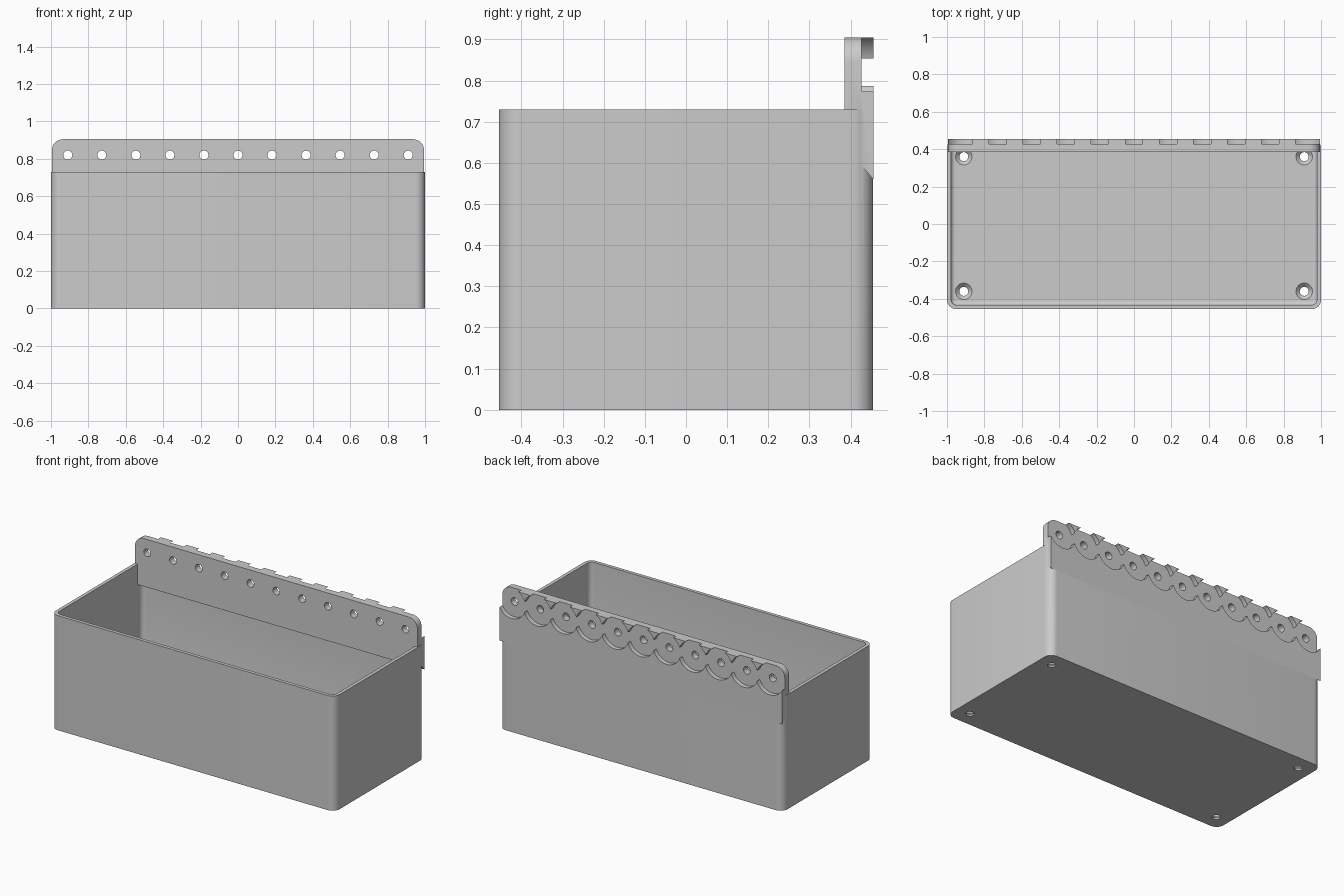
import bpy, bmesh, math
from mathutils import Matrix, Vector

if "Cube" in bpy.data.objects:
    bpy.data.objects.remove(bpy.data.objects["Cube"], do_unlink=True)

WALL, FLOOR = 0.022, 0.03
HALF_Y, RIM = 0.455, 0.73
PITCH, HOLE_Z = 0.182, 0.82

grey = bpy.data.materials.new("plain grey")
grey.use_nodes = True
grey.diffuse_color = (0.6, 0.6, 0.6, 1)
grey.node_tree.nodes["Principled BSDF"].inputs["Base Color"].default_value = (0.6, 0.6, 0.6, 1)


def make_object(name, bm):
    bmesh.ops.recalc_face_normals(bm, faces=bm.faces)
    mesh = bpy.data.meshes.new(name)
    bm.to_mesh(mesh)
    bm.free()
    obj = bpy.data.objects.new(name, mesh)
    bpy.context.collection.objects.link(obj)
    mesh.materials.append(grey)
    return obj


def block(name, low, high, radius=0.0, pick=None, floor_radius=0.0):
    """Box between two corners, with the picked edges rounded."""
    bm = bmesh.new()
    low, high = Vector(low), Vector(high)
    bmesh.ops.create_cube(bm, size=1)
    for v in bm.verts:
        v.co = (low + high) / 2 + v.co * (high - low)
    if pick:
        edges = [e for e in bm.edges if pick(e)]
        bmesh.ops.bevel(bm, geom=edges, offset=radius, segments=8,
                        affect='EDGES', profile=0.5)
    if floor_radius:
        edges = [e for e in bm.edges if all(abs(v.co.z - low.z) < 1e-5 for v in e.verts)]
        bmesh.ops.bevel(bm, geom=edges, offset=floor_radius, segments=4,
                        affect='EDGES', profile=0.5)
    return make_object(name, bm)


def rod(name, centre, r1, r2, depth, along_y=False, segments=32):
    bm = bmesh.new()
    turn = Matrix.Rotation(math.pi / 2, 4, 'X') if along_y else Matrix()
    bmesh.ops.create_cone(bm, cap_ends=True, segments=segments, radius1=r1, radius2=r2,
                          depth=depth, matrix=Matrix.Translation(centre) @ turn)
    return make_object(name, bm)


def combine(target, tool, operation):
    mod = target.modifiers.new(operation.lower(), 'BOOLEAN')
    mod.operation, mod.object, mod.solver = operation, tool, 'EXACT'
    bpy.context.view_layer.objects.active = target
    bpy.ops.object.modifier_apply(modifier=mod.name)
    bpy.data.objects.remove(tool, do_unlink=True)


def upright(e):
    return abs(e.verts[0].co.z - e.verts[1].co.z) > 0.1


# Open bin with rounded corners
bin_body = block("storage_bin", (-1, -HALF_Y, 0), (1, HALF_Y, RIM), 0.05, upright)
cavity = block("cavity", (WALL - 1, WALL - HALF_Y, FLOOR),
               (1 - WALL, HALF_Y - WALL, 1.2), 0.03, upright, 0.02)
combine(bin_body, cavity, 'DIFFERENCE')

# Hanging plate along the back, top corners rounded, lower back edge sloped
def top_corner(e):
    return (abs(e.verts[0].co.y - e.verts[1].co.y) > 0.01
            and min(v.co.z for v in e.verts) > 0.8)


plate = block("hanging_plate", (-0.995, 0.385, 0.6), (0.995, HALF_Y + 0.0004, 0.905),
              0.06, top_corner)
bm = bmesh.new()
profile = [(0.42, 0.6), (HALF_Y + 0.0004, 0.56), (HALF_Y + 0.0004, 0.65), (0.42, 0.65)]
face = bm.faces.new([bm.verts.new((-0.995, y, z)) for y, z in profile])
new = bmesh.ops.extrude_face_region(bm, geom=[face])["geom"]
bmesh.ops.translate(bm, vec=(1.99, 0, 0),
                    verts=[g for g in new if isinstance(g, bmesh.types.BMVert)])
combine(plate, make_object("sloped_foot", bm), 'UNION')
combine(bin_body, plate, 'UNION')

# Row of round recesses on the back, each with a through hole
for i in range(-5, 6):
    x = i * PITCH
    combine(bin_body, rod("recess", (x, 0.477, HOLE_Z), 0.097, 0.097, 0.1, True, 64), 'DIFFERENCE')
    combine(bin_body, rod("hole", (x, 0.42, HOLE_Z), 0.024, 0.024, 0.2, True), 'DIFFERENCE')

# Countersunk screw holes in the floor corners
for x in (-0.91, 0.91):
    for y in (-0.36, 0.36):
        combine(bin_body, rod("screw_hole", (x, y, 0), 0.024, 0.024, 0.2), 'DIFFERENCE')
        combine(bin_body, rod("countersink", (x, y, 0.022), 0.024, 0.048, 0.024), 'DIFFERENCE')

# Smooth curves, sharp edges
bpy.ops.object.select_all(action='DESELECT')
bin_body.select_set(True)
bpy.context.view_layer.objects.active = bin_body
bpy.ops.object.shade_smooth_by_angle(angle=math.radians(30))
